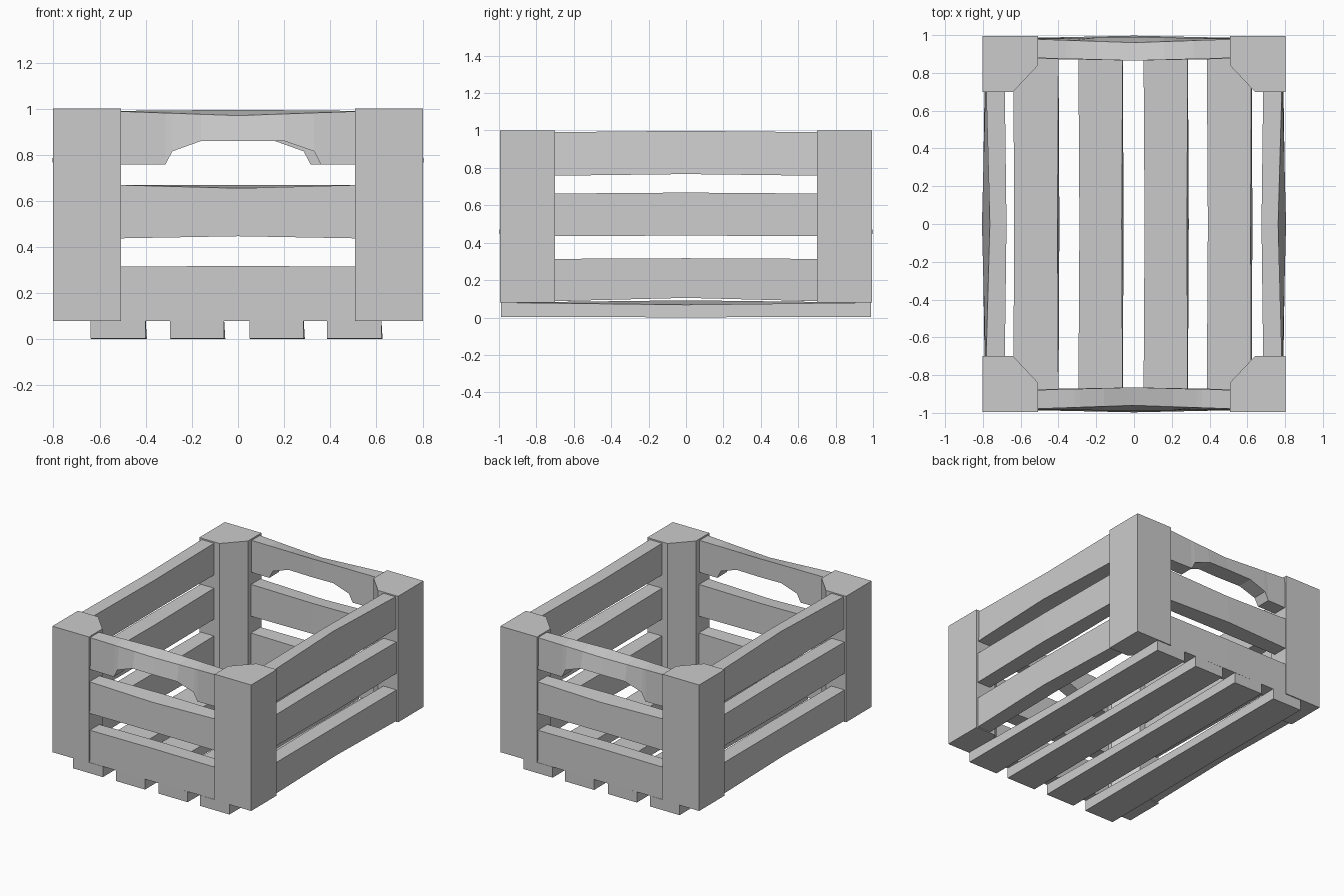
import bpy, bmesh
from math import radians
from mathutils import Matrix

if "Cube" in bpy.data.objects:
    bpy.data.objects.remove(bpy.data.objects["Cube"], do_unlink=True)

GREY = (0.6, 0.6, 0.6, 1.0)
mat = bpy.data.materials.new("plain grey")
mat.use_nodes = True
mat.diffuse_color = GREY
mat.node_tree.nodes["Principled BSDF"].inputs["Base Color"].default_value = GREY


def finish(name, bm, quarter=0):
    """Turn the part by quarter turns about z and add it to the scene."""
    bm.transform(Matrix.Rotation(radians(90 * quarter), 4, "Z"))
    bmesh.ops.recalc_face_normals(bm, faces=bm.faces)
    mesh = bpy.data.meshes.new(name)
    bm.to_mesh(mesh)
    bm.free()
    mesh.materials.append(mat)
    bpy.context.collection.objects.link(bpy.data.objects.new(name, mesh))


def slat(name, stations, top, outer, inner, bow, quarter):
    """Board along x facing -y: (x, bottom z) stations, warped towards its middle.
    bow = middle offsets: outer bottom, outer top, inner, bottom z, outer top z, inner top z."""
    bm = bmesh.new()
    half = stations[-1][0]
    rings = []
    for x, low in stations:
        k = 1 - abs(x) / half
        ob, ot, inn, zb, zo, zi = (b * k for b in bow)
        ring = ((-outer - ob, low + zb), (-outer - ot, top + zo),
                (-inner - inn, top + zi), (-inner - inn, low + zb))
        rings.append([bm.verts.new((x, y, z)) for y, z in ring])
    for a, b in zip(rings, rings[1:]):
        for i in range(4):
            j = (i + 1) % 4
            bm.faces.new((a[i], a[j], b[j], b[i]))
    bm.faces.new(rings[0])
    bm.faces.new(rings[-1])
    finish(name, bm, quarter)


def plain(half, low):
    return [(-half, low), (0, low), (half, low)]


# Corner posts with a chamfered inner corner
for sx, sy, name in ((-1, -1, "front_right_post"), (1, -1, "front_left_post"),
                     (-1, 1, "back_right_post"), (1, 1, "back_left_post")):
    bm = bmesh.new()
    outline = ((0.803, 0.995), (0.508, 0.995), (0.508, 0.84), (0.64, 0.7), (0.803, 0.7))
    base = bm.faces.new([bm.verts.new((sx * x, sy * y, 0.08)) for x, y in outline])
    up = bmesh.ops.extrude_face_region(bm, geom=[base])["geom"]
    bmesh.ops.translate(bm, vec=(0, 0, 0.92), verts=[v for v in up if isinstance(v, bmesh.types.BMVert)])
    finish(name, bm)

# Short ends: two plain slats and a top slat with a hand hold
grip = [(-0.56, 0.757), (-0.315, 0.757), (-0.285, 0.815), (-0.16, 0.86), (0, 0.86),
        (0.2, 0.86), (0.33, 0.815), (0.36, 0.757), (0.56, 0.757)]
for quarter, side in ((0, "front"), (2, "back")):
    slat(side + "_lower_slat", plain(0.56, 0.08), 0.315, 0.985, 0.875,
         (0.005, 0.0, -0.01, 0.0, 0.003, 0.0), quarter)
    slat(side + "_middle_slat", plain(0.56, 0.437), 0.67, 0.985, 0.875,
         (0.012, 0.0, -0.01, 0.01, -0.015, 0.0), quarter)
    slat(side + "_grip_slat", grip, 0.99, 0.98, 0.88,
         (0.01, -0.02, -0.015, 0.0, -0.02, 0.005), quarter)

# Long sides
for quarter, side in ((1, "left"), (3, "right")):
    slat(side + "_lower_slat", plain(0.8, 0.085), 0.313, 0.79, 0.685,
         (0.005, 0.005, -0.01, 0.02, 0.004, 0.0), quarter)
    slat(side + "_middle_slat", plain(0.8, 0.435), 0.662, 0.79, 0.685,
         (0.012, 0.0, -0.01, 0.003, 0.006, 0.0), quarter)
    slat(side + "_upper_slat", plain(0.8, 0.757), 0.99, 0.785, 0.685,
         (0.02, -0.022, -0.01, 0.01, 0.008, 0.0), quarter)

# Floor boards running front to back
for i, (x0, x1) in enumerate(((-0.64, -0.4), (-0.295, -0.06), (0.05, 0.285), (0.385, 0.622))):
    slat("floor_board_%d" % (i + 1), plain(0.988, 0.003), 0.08, x1, x0,
         (0.005, -0.005, 0.006, -0.002, -0.012, 0.012), 1)
